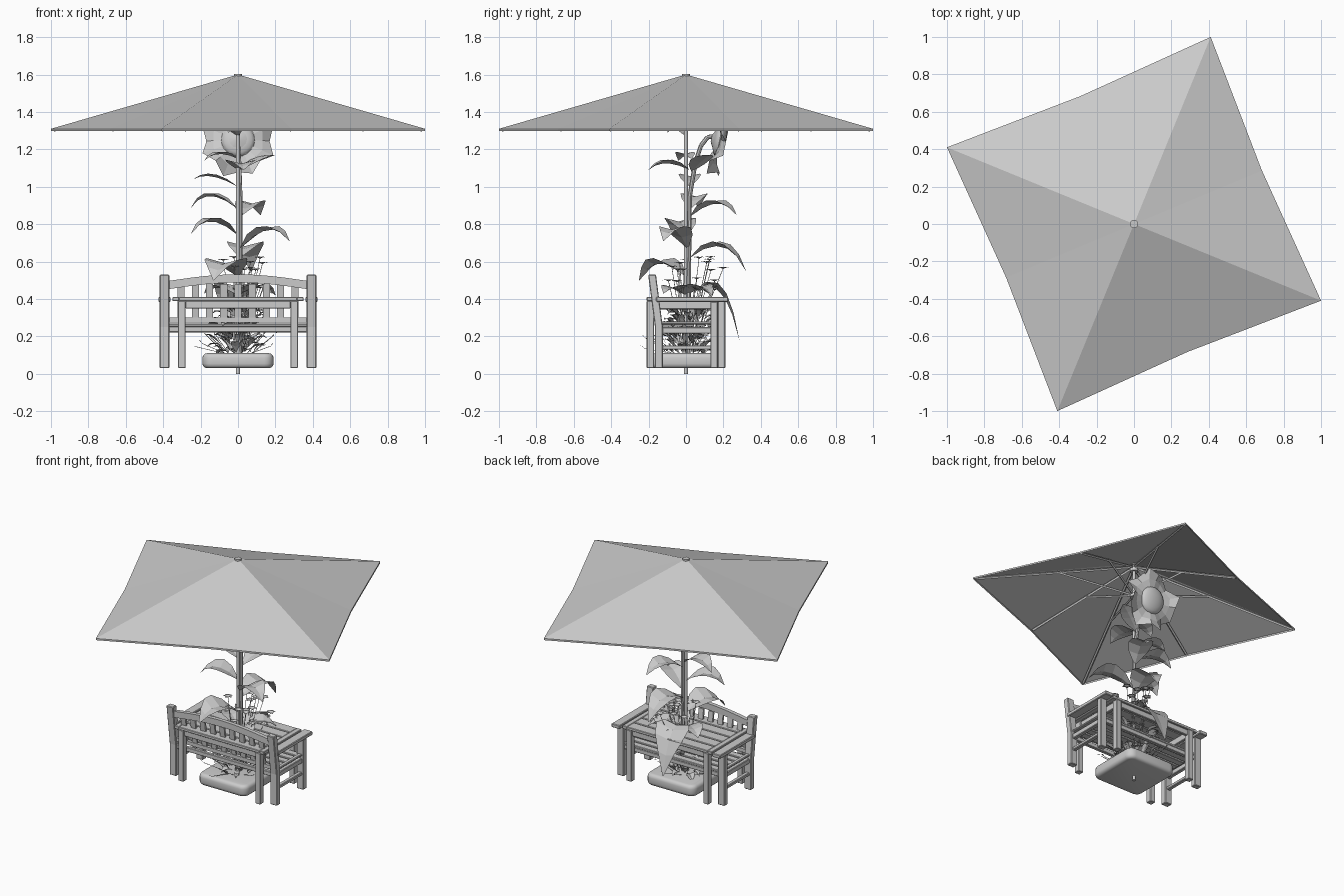
import bpy, bmesh, math, random
from mathutils import Vector, Matrix

if "Cube" in bpy.data.objects:
    bpy.data.objects.remove(bpy.data.objects["Cube"])

random.seed(4)
grey = bpy.data.materials.new("plain_grey")
grey.diffuse_color = (0.6, 0.6, 0.6, 1)
grey.use_nodes = True
grey.node_tree.nodes["Principled BSDF"].inputs["Base Color"].default_value = grey.diffuse_color


def finish(name, bm, smooth=False, bevel=0):
    bmesh.ops.recalc_face_normals(bm, faces=bm.faces)
    me = bpy.data.meshes.new(name)
    bm.to_mesh(me)
    bm.free()
    me.materials.append(grey)
    ob = bpy.data.objects.new(name, me)
    bpy.context.collection.objects.link(ob)
    if bevel:
        mod = ob.modifiers.new("soft_edges", 'BEVEL')
        mod.width, mod.segments = bevel, 1
    if smooth:
        bpy.ops.object.select_all(action='DESELECT')
        ob.select_set(True)
        bpy.context.view_layer.objects.active = ob
        bpy.ops.object.shade_smooth_by_angle(angle=math.radians(40))
    return ob


def box(bm, x0, x1, y0, y1, z0, z1):
    m = Matrix.Translation(((x0 + x1) / 2, (y0 + y1) / 2, (z0 + z1) / 2))
    m = m @ Matrix.Diagonal((x1 - x0, y1 - y0, z1 - z0, 1))
    return bmesh.ops.create_cube(bm, size=1, matrix=m)['verts']


def sweep(bm, pts, offsets):
    # sweep fixed cross-section offsets along a list of points
    rings = [[bm.verts.new(Vector(p) + Vector(o)) for o in offsets] for p in pts]
    n = len(offsets)
    for a, b in zip(rings, rings[1:]):
        for i in range(n):
            bm.faces.new((a[i], a[(i + 1) % n], b[(i + 1) % n], b[i]))
    bm.faces.new(rings[0])
    bm.faces.new(rings[-1])


def rod(bm, p, q, r, sides=6):
    p, q = Vector(p), Vector(q)
    rot = (q - p).to_track_quat('Z', 'Y').to_matrix().to_4x4()
    bmesh.ops.create_cone(bm, cap_ends=True, segments=sides, radius1=r, radius2=r,
                          depth=(q - p).length,
                          matrix=Matrix.Translation((p + q) / 2) @ rot)


def leaf(bm, base, tip, lift, width, fold=0.25, steps=5):
    # arched leaf with a central crease
    a, c = Vector(base), Vector(tip)
    b = (a + c) / 2 + Vector((c.x - a.x, c.y - a.y, 0)) * 0.15 + Vector((0, 0, lift))
    out = Vector((c.x - a.x, c.y - a.y, 0)).normalized()
    side = Vector((-out.y, out.x, 0))
    rows = []
    for i in range(steps + 1):
        t = i / steps
        p = a * (1 - t) ** 2 + b * 2 * t * (1 - t) + c * t * t
        w = width / 2 * max(0.03, math.sin(math.pi * t ** 0.8))
        up = Vector((0, 0, w * fold))
        rows.append([bm.verts.new(v) for v in (p + side * w + up, p, p - side * w + up)])
    for r, s in zip(rows, rows[1:]):
        for k in (0, 1):
            bm.faces.new((r[k], r[k + 1], s[k + 1], s[k]))


# Parasol canopy: four corners with slightly drawn-in edge middles
corners = [Vector(c) for c in ((-1, .41, 1.31), (-.41, -1, 1.31), (1, -.41, 1.31), (.41, 1, 1.31))]
rim = []
for i, c in enumerate(corners):
    mid = (c + corners[(i + 1) % 4]) / 2
    rim += [c, Vector((mid.x * .97, mid.y * .97, 1.31))]
apex = Vector((0, 0, 1.6))
bm = bmesh.new()
top = bm.verts.new(apex)
edge = [bm.verts.new(p) for p in rim]
hem = [bm.verts.new(p - Vector((0, 0, .012))) for p in rim]
for i in range(8):
    j = (i + 1) % 8
    bm.faces.new((top, edge[i], edge[j]))
    bm.faces.new((edge[i], hem[i], hem[j], edge[j]))
finish("canopy", bm)

# Parasol ribs and struts
bm = bmesh.new()
drop = Vector((0, 0, -.012))
for p in rim:
    rod(bm, apex + drop * 2, p * .985 + Vector((0, 0, .013)), .009, 4)
    rod(bm, (p.x * .02, p.y * .02, 1.37), apex.lerp(p, .48) + drop, .008, 4)
finish("canopy_ribs", bm)

# Parasol pole, hub, runner and cap
bm = bmesh.new()
rod(bm, (0, 0, 0), (0, 0, 1.59), .011, 12)
rod(bm, (0, 0, .1), (0, 0, .3), .019, 12)
rod(bm, (0, 0, 1.35), (0, 0, 1.39), .027, 12)
rod(bm, (0, 0, 1.54), (0, 0, 1.575), .025, 12)
rod(bm, (0, 0, 1.588), (0, 0, 1.604), .022, 12)
finish("pole", bm, True)

# Rounded square weight
bm = bmesh.new()
box(bm, -.19, .19, -.19, .19, .03, .11)
upright = [e for e in bm.edges if abs(e.verts[0].co.z - e.verts[1].co.z) > .01]
bmesh.ops.bevel(bm, geom=upright, offset=.05, segments=5, affect='EDGES', profile=.5)
flat = [e for e in bm.edges if abs(e.verts[0].co.z - e.verts[1].co.z) < .001]
bmesh.ops.bevel(bm, geom=flat, offset=.024, segments=3, affect='EDGES', profile=.5)
finish("parasol_base", bm, True)

# Table
bm = bmesh.new()
for i in range(5):
    y = -.21 + i * .0855
    box(bm, -.315, .315, y, y + .078, .39, .41)
for s in (-1, 1):
    x0, x1 = sorted((s * .315, s * .35))
    box(bm, x0, x1, -.21, .21, .388, .411)
    x0, x1 = sorted((s * .28, s * .32))
    for y0 in (-.21, .17):
        box(bm, x0, x1, y0, y0 + .04, .03, .39)
    box(bm, s * .30 - .01, s * .30 + .01, -.17, .17, .345, .39)
    box(bm, -.28, .28, s * .19 - .01, s * .19 + .01, .35, .39)
finish("table", bm, bevel=.003)


# Bench back leans with height
def lean(z):
    return -.145 - max(0, z - .25) * .13


bm = bmesh.new()
for s in (-1, 1):
    x = s * .393
    sec = [(-.026, -.021, 0), (.026, -.021, 0), (.026, .021, 0), (-.026, .021, 0)]
    sweep(bm, [(x, lean(z), z) for z in (.03, .25, .53)], sec)
    box(bm, x - .026, x + .026, .13, .17, .03, .385)
    box(bm, x - .032, x + .032, -.16, .225, .385, .411)
    for z0, z1 in ((.13, .152), (.215, .25), (.265, .28)):
        box(bm, x - .014, x + .014, -.14, .14, z0, z1)
finish("bench_frame", bm, bevel=.004)

bm = bmesh.new()
for y in (-.145, .15):
    box(bm, -.37, .37, y - .012, y + .012, .222, .252)
for i in range(5):
    y = -.125 + i * .06
    box(bm, -.385, .385, y, y + .048, .252, .268)
finish("bench_seat", bm, bevel=.003)

bm = bmesh.new()
arch = []
for i in range(13):
    x = -.37 + i * .74 / 12
    z = .475 + .035 * math.cos(x / .37 * math.pi / 2)
    arch.append((x, lean(z), z))
sweep(bm, arch, [(0, -.014, -.022), (0, .014, -.022), (0, .014, .022), (0, -.014, .022)])
box(bm, -.37, .37, lean(.29) - .012, lean(.29) + .012, .275, .30)
for i in range(9):
    x = -.304 + i * .076
    sec = [(-.019, -.007, 0), (.019, -.007, 0), (.019, .007, 0), (-.019, .007, 0)]
    sweep(bm, [(x, lean(z), z) for z in (.285, .48)], sec)
finish("bench_back", bm)

# Tall flower stem
path = [(.012, .012, .1), (.014, .016, .6), (.012, .02, .95), (.006, .05, 1.13),
        (0, .08, 1.22), (0, .115, 1.265), (0, .15, 1.27), (0, .175, 1.25)]
bm = bmesh.new()
for p, q in zip(path, path[1:]):
    rod(bm, p, q, .012, 8)
finish("flower_stem", bm, True)

# Flower head: wavy petal ring, domed centre, cup behind
place = Matrix.Translation((0, .18, 1.25)) @ Vector((0, .96, -.2)).to_track_quat('Z', 'Y').to_matrix().to_4x4()
bm = bmesh.new()
rings = []
for r, wave in ((.07, 0), (.14, .012), (.205, .035)):
    ring = []
    for i in range(16):
        a = i * math.pi / 8
        rr = r * (1 if i % 2 else 1 - wave * 5)
        h = wave * (1 if i % 4 < 2 else -.9)
        ring.append(bm.verts.new((rr * math.cos(a), rr * math.sin(a), h)))
    rings.append(ring)
for a, b in zip(rings, rings[1:]):
    for i in range(16):
        bm.faces.new((a[i], a[(i + 1) % 16], b[(i + 1) % 16], b[i]))
bm.transform(place)
finish("flower_petals", bm)
bm = bmesh.new()
bmesh.ops.create_uvsphere(bm, u_segments=20, v_segments=10, radius=.09,
                          matrix=place @ Matrix.Diagonal((1, 1, .38, 1)))
bmesh.ops.create_cone(bm, cap_ends=True, segments=12, radius1=.02, radius2=.09, depth=.04,
                      matrix=place @ Matrix.Translation((0, 0, -.025)))
finish("flower_centre", bm, True)

# Large leaves: base, tip, lift, width
leaves = [
    ((0, .03, 1.15), (-.18, -.04, 1.14), .06, .10), ((0, .02, 1.09), (.03, -.20, 1.09), .07, .17),
    ((0, .03, 1.08), (.20, .13, 1.17), .03, .12), ((0, .02, 1.0), (-.24, .02, 1.04), .07, .12),
    ((0, .02, .88), (-.25, .07, .89), .13, .15), ((.01, .02, .84), (.12, .27, .85), .13, .16),
    ((0, .01, .74), (-.25, -.07, .75), .14, .17), ((.01, .01, .67), (.275, -.12, .71), .16, .17),
    ((.01, .02, .62), (.07, .32, .55), .19, .20), ((0, 0, .52), (-.13, -.25, .50), .16, .24),
    ((0, .05, .44), (-.02, .285, .18), .25, .24), ((0, 0, .42), (.18, -.12, .43), .07, .14),
    ((0, 0, .42), (-.18, .12, .43), .07, .14), ((0, 0, .42), (.2, .14, .42), .09, .14),
    ((0, 0, 1.27), (-.05, -.10, 1.29), .05, .10)]
bm = bmesh.new()
for base, tip, lift, width in leaves:
    leaf(bm, base, tip, lift, width)
finish("large_leaves", bm)

# Low foliage around the pole
bm = bmesh.new()
for i in range(75):
    a, r = random.uniform(0, 2 * math.pi), random.uniform(.03, .11)
    z = random.uniform(.11, .34)
    d = Vector((math.cos(a), math.sin(a), 0))
    leaf(bm, d * r + Vector((0, 0, z)), d * (r + random.uniform(.06, .1)) +
         Vector((0, 0, z + random.uniform(-.02, .06))), .03, random.uniform(.03, .06), .4, 3)
finish("low_foliage", bm)

# Small blossoms on thin stalks
bm = bmesh.new()
for i in range(22):
    a, r = random.uniform(0, 2 * math.pi), random.uniform(.04, .16)
    p = Vector((.03 + r * math.cos(a), .05 + r * math.sin(a), random.uniform(.44, .62)))
    root = Vector((p.x * .25, p.y * .25, .12))
    rod(bm, root, root.lerp(p, .6) + Vector((0, 0, .03)), .002, 3)
    rod(bm, root.lerp(p, .6) + Vector((0, 0, .03)), p, .002, 3)
    for k in range(5):
        b = k * math.tau / 5 + a
        leaf(bm, p, p + Vector((.032 * math.cos(b), .032 * math.sin(b), .006)), .012, .026, .2, 2)
finish("small_blossoms", bm)

# Thin sprigs near the ground
bm = bmesh.new()
for i in range(14):
    a = i * math.tau / 14
    d = Vector((math.cos(a), math.sin(a), 0))
    tip = d * random.uniform(.19, .23) + Vector((0, 0, random.uniform(.13, .22)))
    rod(bm, d * .08 + Vector((0, 0, .11)), tip, .002, 3)
    leaf(bm, tip, tip + d * .02 + Vector((0, 0, .015)), .01, .014, .2, 2)
finish("sprigs", bm)
